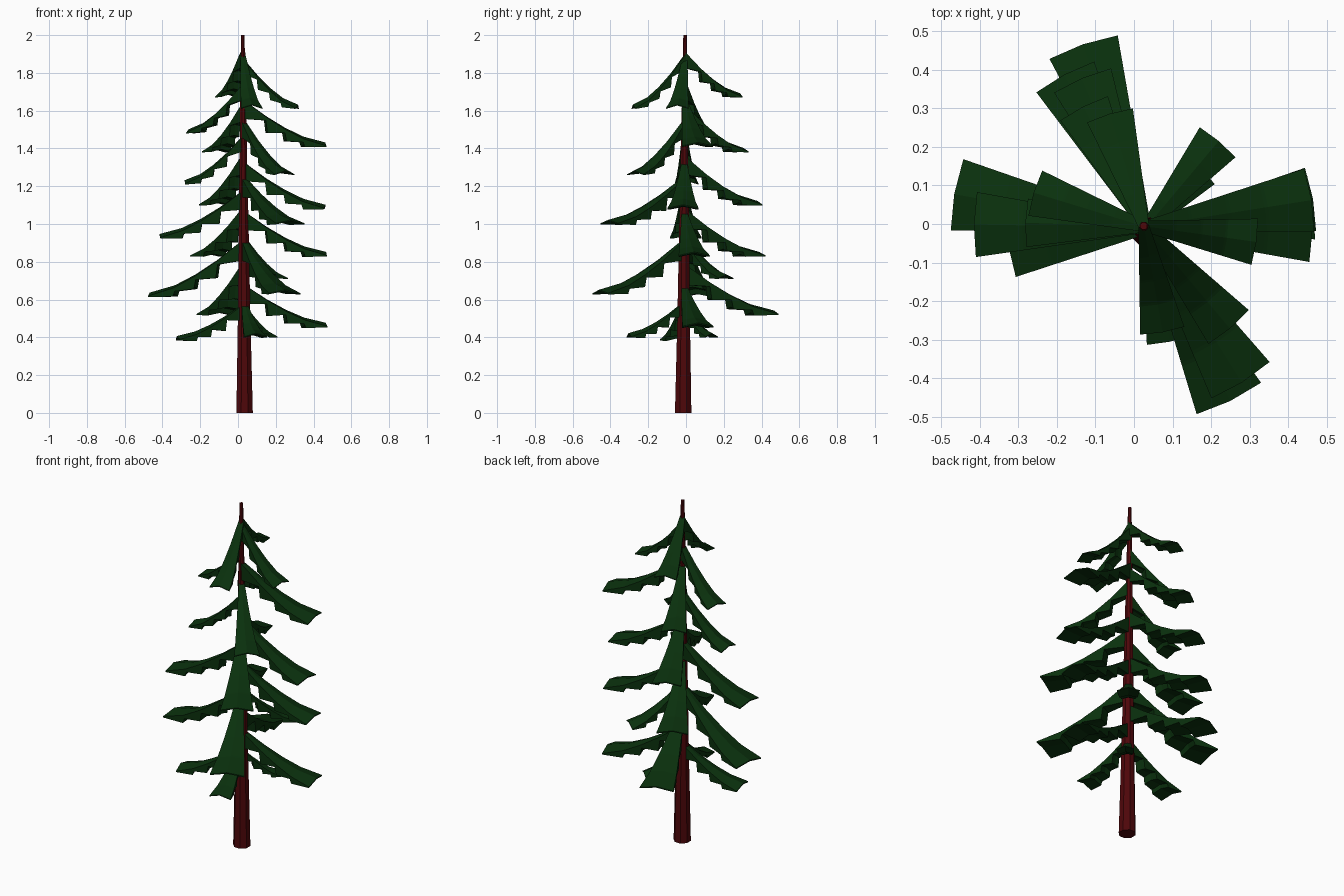
import bpy, bmesh, math
from mathutils import Vector

if "Cube" in bpy.data.objects:
    bpy.data.objects.remove(bpy.data.objects["Cube"])


def material(name, rgb):
    m = bpy.data.materials.new(name)
    m.diffuse_color = (*rgb, 1)
    m.use_nodes = True
    m.node_tree.nodes["Principled BSDF"].inputs["Base Color"].default_value = m.diffuse_color
    return m


BARK = material("dark red bark", (0.075, 0.002, 0.003))
NEEDLES = material("dark green needles", (0.003, 0.030, 0.004))


def make_object(name, rings, mat):
    """Skin a list of equal-sized closed rings and cap both ends."""
    bm = bmesh.new()
    loops = [[bm.verts.new(p) for p in ring] for ring in rings]
    n = len(loops[0])
    for a, b in zip(loops, loops[1:]):
        for i in range(n):
            j = (i + 1) % n
            bm.faces.new((a[i], a[j], b[j], b[i]))
    bm.faces.new(loops[0])
    bm.faces.new(loops[-1])
    bmesh.ops.recalc_face_normals(bm, faces=bm.faces)
    mesh = bpy.data.meshes.new(name)
    bm.to_mesh(mesh)
    bm.free()
    mesh.materials.append(mat)
    ob = bpy.data.objects.new(name, mesh)
    bpy.context.collection.objects.link(ob)
    return ob


# Trunk: slim tapering octagon, leaning very slightly
def trunk_centre(z):
    return Vector((0.035 - 0.005 * z, -0.015 + 0.005 * z, z))


def trunk_ring(z, r):
    c = trunk_centre(z)
    return [c + Vector((r * math.cos(a), r * math.sin(a), 0))
            for a in (math.tau * (i + 0.5) / 8 for i in range(8))]


make_object("trunk", [trunk_ring(z, r) for z, r in
                      ((0, 0.047), (0.5, 0.036), (1.0, 0.028),
                       (1.5, 0.019), (2.0, 0.010))], BARK)

# Stepped underside: a tooth starts thick at each step and thins outwards
STEPS = (0.0, 0.27, 0.50, 0.72, 1.0)
STATIONS = []
for t0, t1 in zip(STEPS, STEPS[1:]):
    STATIONS.append((t0 + (0.02 if t0 else 0), 0.085 * (1 - t0) + 0.018))
    STATIONS.append((t1, 0.020 if t1 < 1 else 0.006))


# Bough: wedge with a ridge, drooping in a curve to its wide tip
def bough(name, azimuth, length, root_z, tip_z):
    a = math.radians(azimuth)
    out = Vector((math.cos(a), math.sin(a), 0))
    side = Vector((-out.y, out.x, 0))
    origin = trunk_centre(root_z)
    drop = root_z - tip_z - 0.022
    size = length / 0.45
    rings = []
    for t, thick in STATIONS:
        r = length * t
        z = -drop * (1 - (1 - t) ** 1.5)
        w = 0.158 * r + 0.014
        thick *= 0.4 + 0.6 * size
        edge = 0.016 * t + 0.002
        top = [origin + out * r * k + side * w * s + Vector((0, 0, z - e))
               for s, k, e in ((-1, 0.985, edge), (0, 1, 0), (1, 0.985, edge))]
        under = [p - Vector((0, 0, thick)) for p in reversed(top)]
        rings.append(top + under)
    make_object(name, rings, NEEDLES)


# (azimuth, length, root height, tip height), grouped by side of the tree
BOUGHS = {
    "back_bough": [(107, 0.305, 1.91, 1.67), (117, 0.35, 1.63, 1.38),
                   (113, 0.42, 1.36, 1.10), (118, 0.45, 1.08, 0.83),
                   (109, 0.505, 0.79, 0.52)],
    "front_bough": [(-80, 0.28, 1.90, 1.61), (-50, 0.345, 1.55, 1.26),
                    (-58, 0.475, 1.25, 1.00), (-64, 0.50, 0.92, 0.63),
                    (-78, 0.30, 0.59, 0.40)],
    "right_bough": [(-8, 0.295, 1.88, 1.61), (9, 0.44, 1.66, 1.41),
                    (-1, 0.435, 1.33, 1.08), (7, 0.44, 1.07, 0.83),
                    (10, 0.44, 0.68, 0.455)],
    "left_bough": [(163, 0.30, 1.74, 1.48), (178, 0.31, 1.47, 1.21),
                   (179, 0.445, 1.18, 0.925), (170, 0.505, 0.92, 0.615),
                   (189, 0.36, 0.58, 0.385)],
    "back_right_bough": [(50, 0.295, 0.93, 0.71), (46, 0.21, 0.57, 0.40)],
}
for name, items in BOUGHS.items():
    for i, spec in enumerate(items):
        bough(f"{name}_{i + 1}", *spec)
